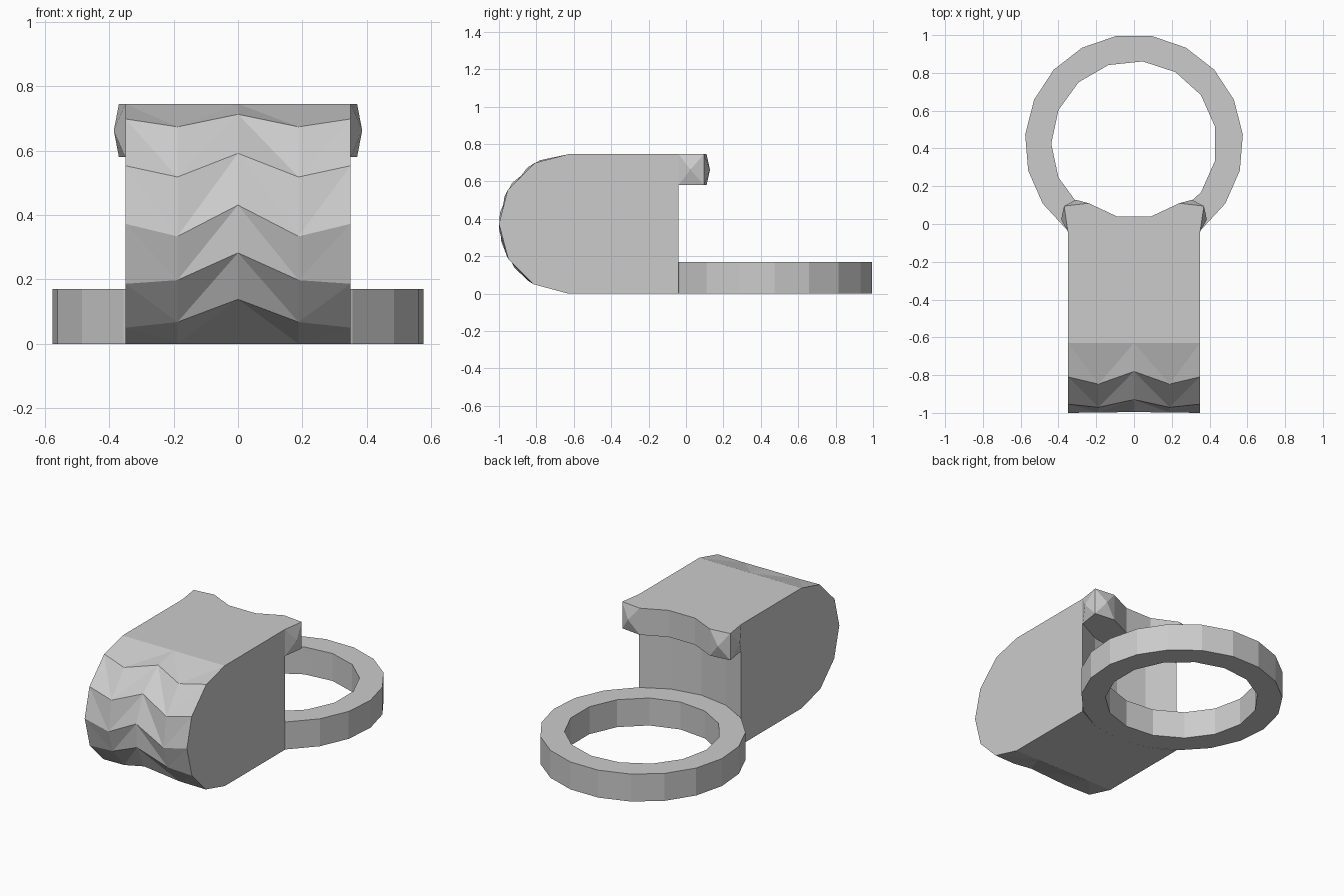
import bpy, bmesh
from math import sin, cos, radians, pi

if "Cube" in bpy.data.objects:
    bpy.data.objects.remove(bpy.data.objects["Cube"])

RING_Y, R_OUT, R_IN = 0.425, 0.578, 0.438
XS = [-0.35, -0.188, 0, 0.188, 0.35]
WALL = [-0.04, -0.122, -0.153, -0.122, -0.04]   # concave back hugging the ring
TOP = 0.745


def finish(bm, name):
    bmesh.ops.recalc_face_normals(bm, faces=bm.faces)
    me = bpy.data.meshes.new(name)
    bm.to_mesh(me)
    bm.free()
    ob = bpy.data.objects.new(name, me)
    bpy.context.collection.objects.link(ob)
    return ob


# Body: rounded front with staggered facets, concave back
end = [90, 61, 29, 0, -30, -60, -90]
mid = [90, 54, 23, -6, -28, -55, -90]
centre = [90, 66, 36, 9, -14, -39, -90]
bm = bmesh.new()
cols = []
for x, wall, angles in zip(XS, WALL, [end, mid, centre, mid, end]):
    pts = [(x, -0.63 - 0.37 * cos(radians(a)), TOP / 2 * (1 + sin(radians(a)))) for a in angles]
    pts += [(x, wall, 0), (x, wall, TOP)]
    cols.append([bm.verts.new(p) for p in pts])
for c, (a, b) in enumerate(zip(cols, cols[1:])):
    for i in range(len(a)):
        j = (i + 1) % len(a)
        if i < 6:
            if c in (0, 2):
                tris = [(a[i], a[j], b[j]), (a[i], b[j], b[i])]
            else:
                tris = [(a[i], a[j], b[i]), (a[j], b[j], b[i])]
            for t in tris:
                bm.faces.new(t)
        else:
            bm.faces.new((a[i], a[j], b[j], b[i]))
bm.faces.new(cols[0])
bm.faces.new(cols[-1])
finish(bm, "body")

# Lip: overhanging top edge with pointed, faceted horns
half = [(0.37, 0.095), (0.24, 0.11), (0.09, 0.04)]
outline = list(zip(XS, WALL)) + half + [(-x, y) for x, y in reversed(half)]
bm = bmesh.new()
low = [bm.verts.new((x, y, 0.58)) for x, y in outline]
high = [bm.verts.new((x, y, TOP)) for x, y in outline]
n = len(outline)
sides = {}
for i in range(4, n):
    j = (i + 1) % n
    sides[i] = bm.faces.new((low[i], low[j], high[j], high[i]))
caps = [bm.faces.new(low), bm.faces.new(high)]
bmesh.ops.recalc_face_normals(bm, faces=bm.faces)
bmesh.ops.poke(bm, faces=[sides[i] for i in (4, 5, n - 2, n - 1)], offset=0.026)
bmesh.ops.triangulate(bm, faces=caps)
finish(bm, "top_lip")

# Ring: 19 sides outside, 15 sides inside
bm = bmesh.new()


def loop(count, radius, start, z):
    vs = [bm.verts.new((radius * cos(start + 2 * pi * i / count),
                        RING_Y + radius * sin(start + 2 * pi * i / count), z))
          for i in range(count)]
    return vs, [bm.edges.new((vs[i], vs[(i + 1) % count])) for i in range(count)]


rims = {0: [], 0.17: []}
for count, radius, start in ((19, R_OUT, -pi / 2), (15, R_IN, pi)):
    lo, lo_e = loop(count, radius, start, 0)
    hi, hi_e = loop(count, radius, start, 0.17)
    rims[0] += lo_e
    rims[0.17] += hi_e
    for i in range(count):
        j = (i + 1) % count
        bm.faces.new((lo[i], lo[j], hi[j], hi[i]))
for edges in rims.values():
    bmesh.ops.triangle_fill(bm, edges=edges, use_beauty=True, use_dissolve=False)
finish(bm, "ring")
